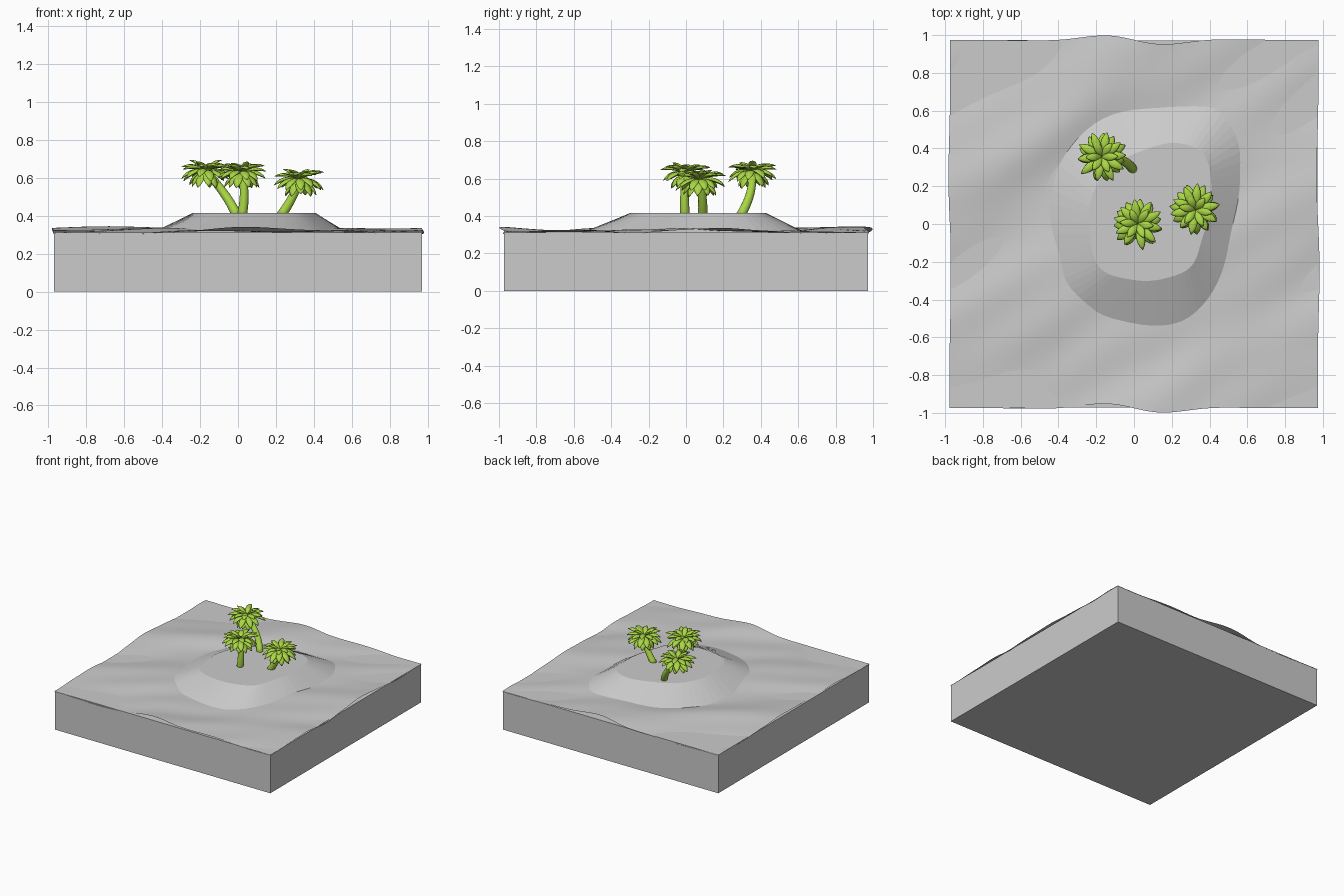
import bpy, bmesh, random
from math import sin, cos, pi, radians, exp
from mathutils import Vector

if "Cube" in bpy.data.objects:
    bpy.data.objects.remove(bpy.data.objects["Cube"])

random.seed(4)
L = 0.975

green = bpy.data.materials.new("palm_green")
green.diffuse_color = (0.40, 0.68, 0.06, 1)
green.use_nodes = True
green.node_tree.nodes["Principled BSDF"].inputs["Base Color"].default_value = green.diffuse_color


def make(name, bm, smooth=True, mat=None):
    bmesh.ops.recalc_face_normals(bm, faces=bm.faces)
    me = bpy.data.meshes.new(name)
    bm.to_mesh(me)
    bm.free()
    ob = bpy.data.objects.new(name, me)
    bpy.context.collection.objects.link(ob)
    for p in me.polygons:
        p.use_smooth = smooth
    if mat:
        me.materials.append(mat)
    return ob


def bridge(bm, rings, cap_start=True, cap_end=True):
    n = len(rings[0])
    for a, b in zip(rings, rings[1:]):
        for i in range(n):
            j = (i + 1) % n
            bm.faces.new((a[i], a[j], b[j], b[i]))
    if cap_start:
        bm.faces.new(rings[0][::-1])
    if cap_end:
        bm.faces.new(rings[-1])


# sea block
bm = bmesh.new()
bmesh.ops.create_cube(bm, size=1)
for v in bm.verts:
    v.co = (v.co.x * 1.944, v.co.y * 1.944, (v.co.z + 0.5) * 0.312)
make("sea_block", bm, False)

# rippled water surface, tiling so that opposite edges match
WAVES = [(1, -2, .007, .4), (2, -2, .005, 1.9), (2, -3, .004, 3.0),
         (2, 1, .004, 5.0), (4, -4, .002, .9), (3, -6, .002, 2.2)]


def water(x, y):
    k = pi / L
    z = 0.328 + sum(a * sin(k * (m * x + n * y) + p) for m, n, a, p in WAVES)
    cx, cy = (1 - cos(k * x)) / 2, (1 - cos(k * y)) / 2
    z += 0.008 * (cx + cy - 1) * (1 - cx * cy) - 0.022 * (cx * cy) ** 1.2
    dx = -0.009 * sin(pi * y / 0.6) * exp(-(y / 0.6) ** 2)
    dy = -0.03 * sin(pi * x / 0.4) * exp(-(x / 0.35) ** 2)
    return (x + dx, y + dy, z)


bm = bmesh.new()
bmesh.ops.create_grid(bm, x_segments=64, y_segments=64, size=L)
for v in bm.verts:
    v.co = water(v.co.x, v.co.y)
make("water_surface", bm)

# island: flat top with sloping shore
TOP = [(.41, .2), (.39, .33), (.33, .40), (.2, .43), (.05, .39), (-.1, .32),
       (-.2, .2), (-.24, .05), (-.22, -.15), (-.16, -.25), (-.04, -.29),
       (.1, -.30), (.25, -.26), (.32, -.2), (.36, -.08), (.40, .06)]
SHORE = [(.545, .22), (.54, .42), (.45, .57), (.28, .60), (.0, .59), (-.2, .51),
         (-.34, .34), (-.41, .1), (-.40, -.2), (-.34, -.36), (-.2, -.45),
         (.05, -.51), (.25, -.48), (.39, -.37), (.48, -.2), (.53, 0)]


def smooth_loop(pts, sub=4):
    out, n = [], len(pts)
    P = [Vector(p) for p in pts]
    for i in range(n):
        a, b, c, d = (P[(i + k) % n] for k in (-1, 0, 1, 2))
        for s in range(sub):
            t = s / sub
            out.append(0.5 * (2 * b + (c - a) * t + (2 * a - 5 * b + 4 * c - d) * t * t
                              + (3 * b - a - 3 * c + d) * t ** 3))
    return out


bm = bmesh.new()
top, shore = smooth_loop(TOP), smooth_loop(SHORE)
rings = []
for f in (1.25, 0):
    rings.append([bm.verts.new((*(a.lerp(a + (b - a) * f, 1)), 0.415 - 0.085 * f))
                  for a, b in zip(top, shore)])
bridge(bm, rings)
make("island", bm, False)


# palm leaf: plump tapered blade that bends downwards
def leaf(bm, centre, yaw, pitch, bend, length, width):
    out = Vector((cos(yaw), sin(yaw), 0))
    side = Vector((-sin(yaw), cos(yaw), 0))
    pos, rings, steps = centre.copy(), [], 7
    shape = (.25, .5, .75, .93, 1, .9, .62, .12)
    for i in range(steps + 1):
        a = pitch - bend * i / steps
        up = Vector((0, 0, cos(a))) - out * sin(a)
        w, h = width / 2 * shape[i], width * 0.2 * shape[i]
        rings.append([bm.verts.new(pos + side * w * cos(q * pi / 4) + up * h * sin(q * pi / 4))
                      for q in range(8)])
        pos = pos + (out * cos(a) + Vector((0, 0, sin(a)))) * length / steps
    bridge(bm, rings)


# palms: curved trunk and layered crown; (base, crown centre, bow direction)
PALMS = [((-.005, .29), (-.17, .355, .635), (.03, .04)),
         ((.02, -.005), (.02, .0, .625), (.025, -.01)),
         ((.225, .09), (.325, .075, .59), (.02, .01))]
# leaf layers: count, pitch, bend, length, width
LAYERS = [(6, 52, 50, .105, .042), (10, 34, 55, .142, .046),
          (11, 10, 65, .145, .05), (9, -22, 50, .12, .05)]

for n, (base, crown, bow) in enumerate(PALMS, 1):
    p0, p2 = Vector((*base, .40)), Vector(crown)
    mid = (p0 + p2) / 2 + Vector((*bow, 0))
    bm = bmesh.new()
    rings = []
    for i in range(9):
        t = i / 8
        c = p0 * (1 - t) ** 2 + mid * 2 * t * (1 - t) + p2 * t * t
        tan = ((mid - p0) * (1 - t) + (p2 - mid) * t).normalized()
        u = tan.cross(Vector((0, 1, 0))).normalized()
        w = tan.cross(u)
        r = 0.026 - 0.006 * t
        rings.append([bm.verts.new(c + r * (u * cos(q * pi / 6) + w * sin(q * pi / 6)))
                      for q in range(12)])
    bridge(bm, rings)
    make(f"palm_trunk_{n}", bm, True, green)

    bm = bmesh.new()
    for k, (count, pitch, bend, length, width) in enumerate(LAYERS):
        for i in range(count):
            leaf(bm, p2, 2 * pi * (i + k * .5) / count + random.uniform(-.08, .08) + n,
                 radians(pitch + random.uniform(-7, 7)), radians(bend),
                 length * random.uniform(.93, 1.04), width)
    make(f"palm_leaves_{n}", bm, True, green)
